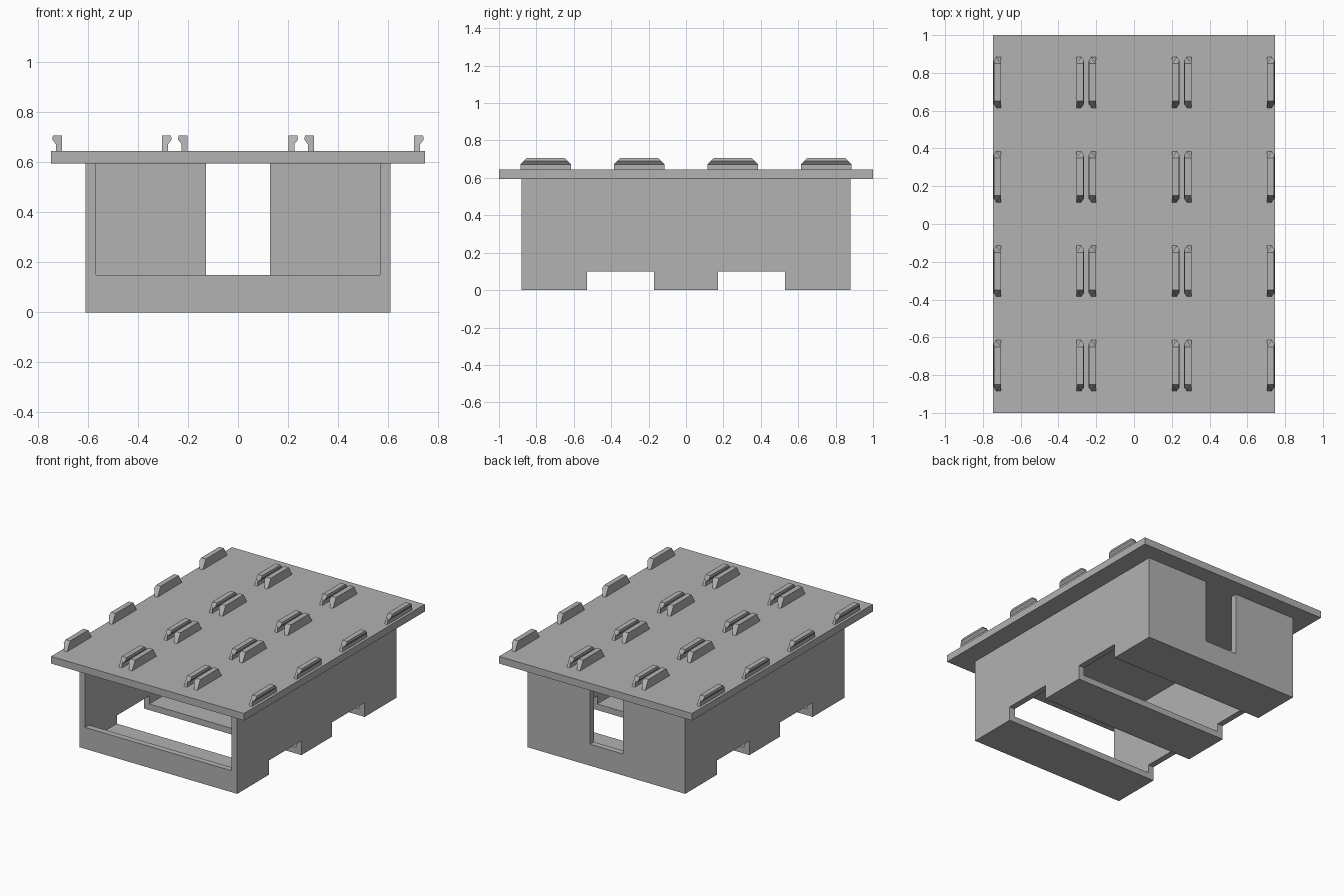
import bpy
import bmesh

cube = bpy.data.objects.get("Cube")
if cube:
    bpy.data.objects.remove(cube, do_unlink=True)

grey = bpy.data.materials.new("mid_grey")
grey.use_nodes = True
colour = (0.445, 0.445, 0.445, 1)
grey.diffuse_color = colour
grey.node_tree.nodes["Principled BSDF"].inputs["Base Color"].default_value = colour

WALL = 0.043
HALF_X, HALF_Y = 0.61, 0.88
PLATE_BASE, PLATE_TOP = 0.595, 0.645


def add_object(name, bm):
    bmesh.ops.recalc_face_normals(bm, faces=bm.faces[:])
    mesh = bpy.data.meshes.new(name)
    bm.to_mesh(mesh)
    bm.free()
    mesh.materials.append(grey)
    obj = bpy.data.objects.new(name, mesh)
    bpy.context.collection.objects.link(obj)
    return obj


def box(name, low, high):
    bm = bmesh.new()
    bmesh.ops.create_cube(bm, size=1)
    for v in bm.verts:
        v.co = [lo if c < 0 else hi for c, lo, hi in zip(v.co, low, high)]
    return add_object(name, bm)


def cut(target, low, high):
    """Subtract a box from the target for good."""
    cutter = box("cutter", low, high)
    cutter.hide_render = True
    mod = target.modifiers.new("cut", "BOOLEAN")
    mod.operation = "DIFFERENCE"
    mod.solver = "EXACT"
    mod.object = cutter
    bpy.context.view_layer.objects.active = target
    bpy.ops.object.modifier_apply(modifier=mod.name)
    bpy.data.objects.remove(cutter, do_unlink=True)


# Top plate
box("top_plate", (-0.747, -1, PLATE_BASE), (0.747, 1, PLATE_TOP))

# Thin-walled body, open under the plate
body = box("body", (-HALF_X, -HALF_Y, 0), (HALF_X, HALF_Y, PLATE_BASE))
in_x, in_y = HALF_X - WALL, HALF_Y - WALL
cut(body, (-in_x, -in_y, WALL), (in_x, in_y, 0.8))
# Wide front opening and narrow back slot
cut(body, (-in_x, -1, 0.15), (in_x, -0.8, 0.8))
cut(body, (-0.127, 0.8, 0.15), (0.127, 1, 0.8))
# Two fork channels across the base
for y in (-0.35, 0.35):
    cut(body, (-1, y - 0.18, -0.1), (1, y + 0.18, 0.1))

# Clip section: offset from the flat back, height
SECTION = [(0, 0.645), (0.024, 0.645), (0.024, 0.672),
           (0.039, 0.691), (0.036, 0.707), (0, 0.707)]


def clip(name, back_x, facing, centre_y):
    """Hooked bar with sloped ends."""
    bm = bmesh.new()
    rings = []
    for end in (-1, 1):
        ring = []
        for d, z in SECTION:
            half = 0.135 - max(0, z - 0.672)
            ring.append(bm.verts.new((back_x + facing * d, centre_y + end * half, z)))
        bm.faces.new(ring)
        rings.append(ring)
    a, b = rings
    for i in range(len(a)):
        j = (i + 1) % len(a)
        bm.faces.new((a[i], a[j], b[j], b[i]))
    add_object(name, bm)


# Four rows of clips, mirrored left and right
for row, y in enumerate((-0.75, -0.25, 0.25, 0.75), 1):
    for part, x, facing in (("outer", 0.704, 1), ("middle", 0.304, -1), ("inner", 0.201, 1)):
        clip(f"left_{part}_clip_{row}", x, facing, y)
        clip(f"right_{part}_clip_{row}", -x, -facing, y)
